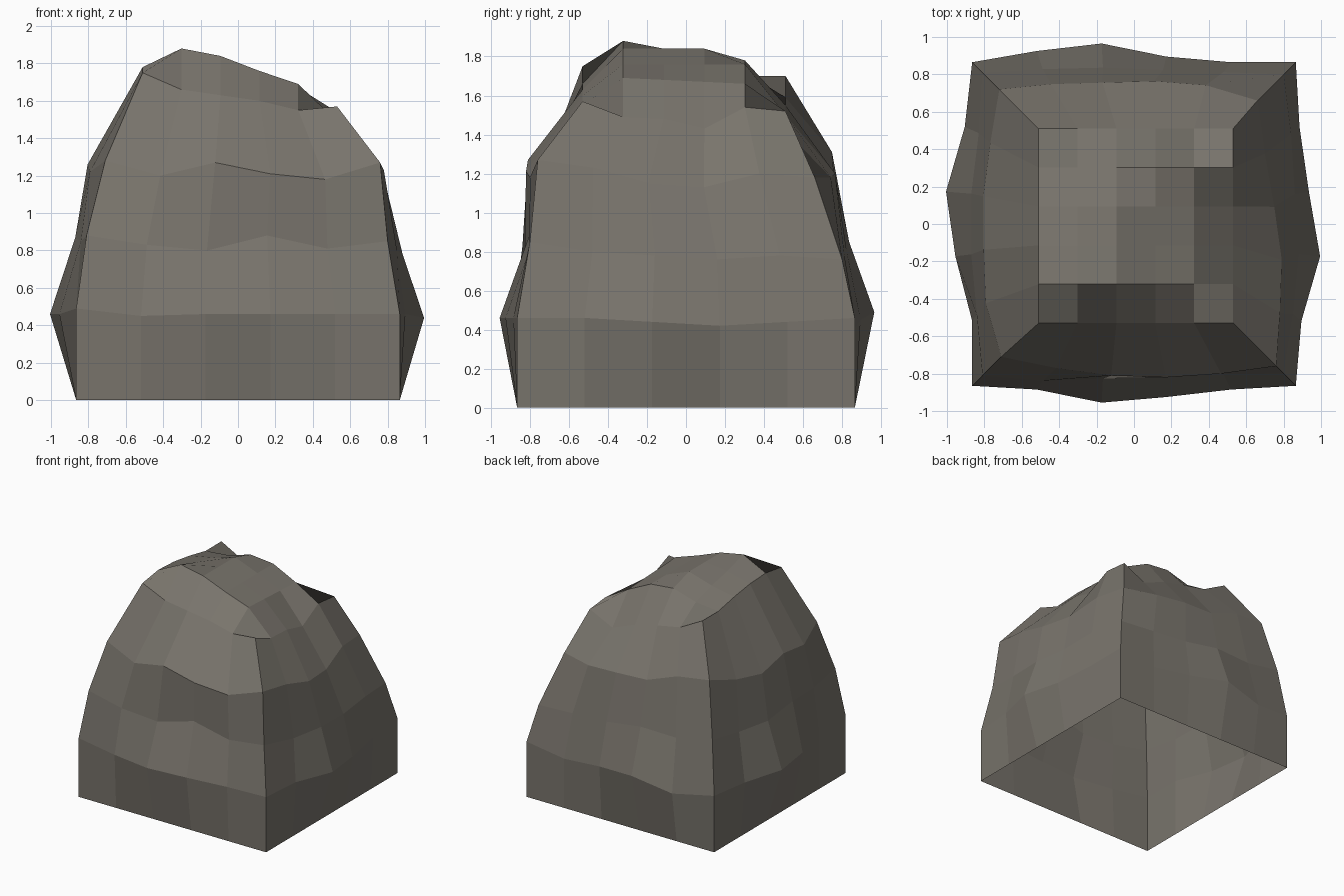
import bpy
import bmesh
from mathutils import Vector

default_cube = bpy.data.objects.get("Cube")
if default_cube:
    bpy.data.objects.remove(default_cube, do_unlink=True)

SEGMENTS = 5
# Corner and side order: counter-clockwise, starting at the front
SIGNS = [(-1, -1), (1, -1), (1, 1), (-1, 1)]
OUTWARD = [Vector((0, -1, 0)), Vector((1, 0, 0)), Vector((0, 1, 0)), Vector((-1, 0, 0))]


def make_material(name, colour):
    material = bpy.data.materials.new(name)
    material.use_nodes = True
    material.diffuse_color = colour
    shader = material.node_tree.nodes["Principled BSDF"]
    shader.inputs["Base Color"].default_value = colour
    shader.inputs["Roughness"].default_value = 0.9
    return material


def make_ring(bm, radii, corner_heights, bulges, side_heights):
    """One square ring of vertices, each side pushed out by its bulges (hundredths)."""
    corners = [Vector((sx * r, sy * r, z / 100))
               for (sx, sy), r, z in zip(SIGNS, radii, corner_heights)]
    ring = []
    for side in range(4):
        start, end = corners[side], corners[(side + 1) % 4]
        ring.append(bm.verts.new(start))
        for step in range(1, SEGMENTS):
            point = start.lerp(end, step / SEGMENTS)
            point += OUTWARD[side] * bulges[side][step - 1] / 100
            point.z = side_heights[side][step - 1] / 100
            ring.append(bm.verts.new(point))
    return ring


def make_top(bm, half, rows):
    """Square grid of the summit; rows run front to back, heights in hundredths."""
    return [[bm.verts.new((half * (2 * i / SEGMENTS - 1) + 0.01,
                           half * (2 * j / SEGMENTS - 1) - 0.01, height / 100))
             for i, height in enumerate(row)] for j, row in enumerate(rows)]


def grid_border(grid):
    """Border of the grid, in the same order as the rings."""
    last = SEGMENTS
    return ([grid[0][k] for k in range(last)]
            + [grid[k][last] for k in range(last)]
            + [grid[last][last - k] for k in range(last)]
            + [grid[last - k][0] for k in range(last)])


def bridge(bm, lower, upper):
    count = len(lower)
    for k in range(count):
        n = (k + 1) % count
        bm.faces.new((lower[k], lower[n], upper[n], upper[k]))


bm = bmesh.new()

# Straight open foot, then three weathered rings
flat = [[0] * 4] * 4
foot = make_ring(bm, [0.865] * 4, [0] * 4, flat, flat)
belly = make_ring(bm, [0.865] * 4, [49, 46, 46, 47],
                  [[2, 9, 6, 2], [3, 13, 7, 2], [0, 3, 10, 6], [4, 14, 9, 0]],
                  [[45, 46, 46, 46], [46, 44, 42, 44], [41, 45, 49, 42], [46, 46, 46, 49]])
waist = make_ring(bm, [0.81, 0.8, 0.8, 0.81], [88, 85, 76, 90],
                  [[3, 2, 0, 0], [5, 8, 6, 4], [1, 2, 3, 2], [2, 6, 6, 3]],
                  [[83, 80, 88, 81], [80, 78, 76, 78], [78, 80, 85, 84], [85, 83, 87, 85]])
shoulder = make_ring(bm, [0.71, 0.76, 0.66, 0.72], [128, 127, 118, 134],
                     [[5, 8, 8, 5], [4, 7, 5, 2], [7, 8, 6, 4], [5, 9, 9, 8]],
                     [[120, 127, 121, 118], [123, 115, 113, 120],
                      [118, 120, 121, 131], [125, 120, 126, 122]])

# Uneven summit
summit = make_top(bm, 0.52, [
    [175, 166, 163, 160, 155, 157],
    [178, 188, 184, 176, 169, 149],
    [177, 182, 184, 176, 168, 148],
    [174, 178, 184, 176, 167, 143],
    [170, 172, 178, 176, 166, 154],
    [170, 159, 155, 150, 142, 152]])
for j in range(SEGMENTS):
    for i in range(SEGMENTS):
        bm.faces.new((summit[j][i], summit[j][i + 1], summit[j + 1][i + 1], summit[j + 1][i]))

# Walls
layers = [foot, belly, waist, shoulder, grid_border(summit)]
for lower, upper in zip(layers, layers[1:]):
    bridge(bm, lower, upper)

mesh = bpy.data.meshes.new("boulder")
bm.to_mesh(mesh)
bm.free()
mesh.materials.append(make_material("warm grey stone", (0.19, 0.175, 0.15, 1)))
boulder = bpy.data.objects.new("boulder", mesh)
bpy.context.collection.objects.link(boulder)
